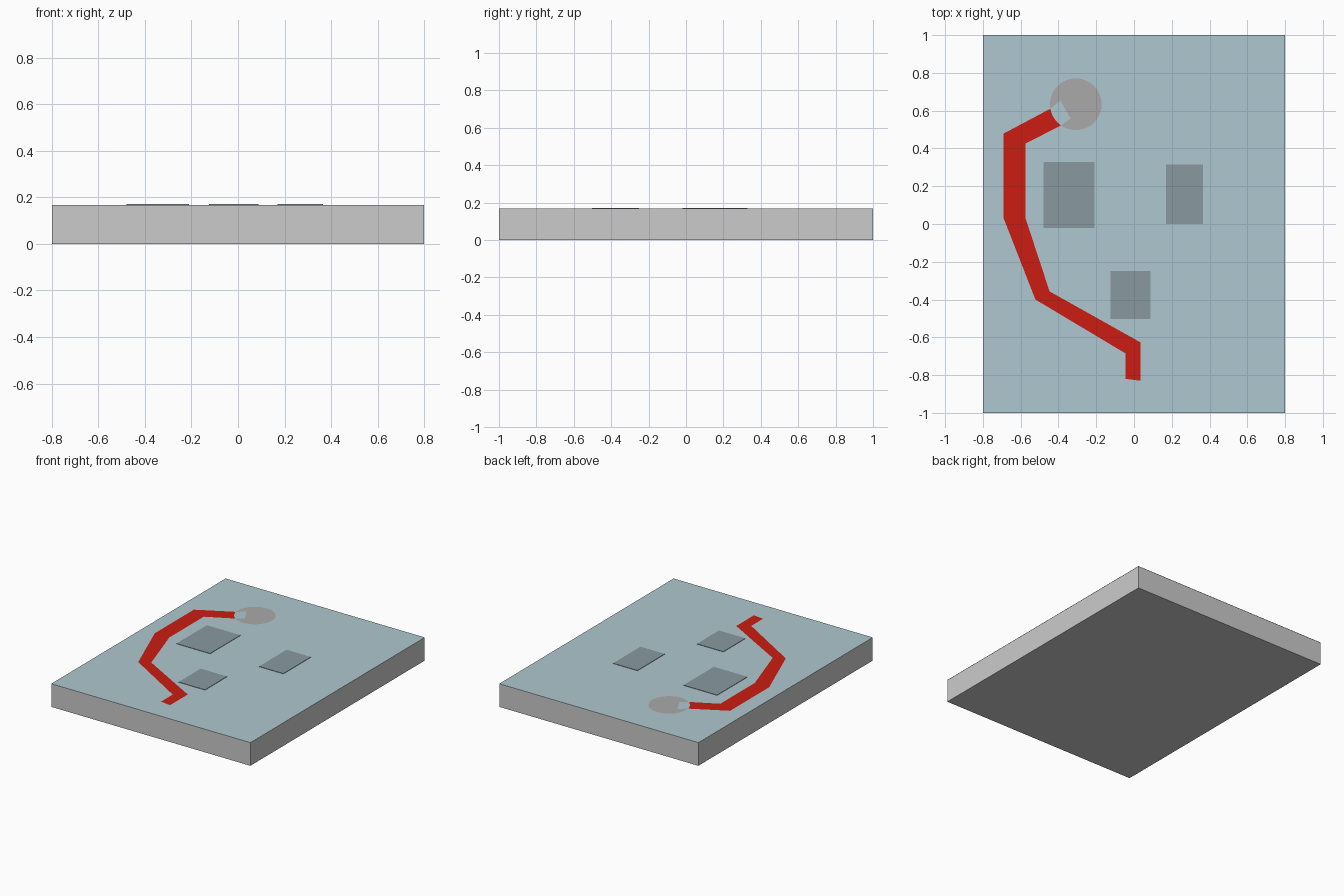
import bpy, bmesh
from math import cos, sin, radians

if "Cube" in bpy.data.objects:
    bpy.data.objects.remove(bpy.data.objects["Cube"])

TOP = 0.168


def material(name, rgb):
    m = bpy.data.materials.new(name)
    m.diffuse_color = (*rgb, 1)
    m.use_nodes = True
    m.node_tree.nodes["Principled BSDF"].inputs["Base Color"].default_value = m.diffuse_color
    return m


def add(name, bm, mat=None):
    me = bpy.data.meshes.new(name)
    bm.to_mesh(me)
    bm.free()
    ob = bpy.data.objects.new(name, me)
    bpy.context.collection.objects.link(ob)
    if mat:
        me.materials.append(mat)
    return ob


def box(name, x0, x1, y0, y1, z0, z1, mat=None):
    bm = bmesh.new()
    bmesh.ops.create_cube(bm, size=1)
    bmesh.ops.scale(bm, vec=(x1 - x0, y1 - y0, z1 - z0), verts=bm.verts)
    bmesh.ops.translate(bm, vec=((x0 + x1) / 2, (y0 + y1) / 2, (z0 + z1) / 2), verts=bm.verts)
    return add(name, bm, mat)


def sheet(name, points, z, mat):
    bm = bmesh.new()
    face = bm.faces.new([bm.verts.new((x, y, z)) for x, y in points])
    face.normal_update()
    if face.normal.z < 0:
        face.normal_flip()
    bmesh.ops.triangulate(bm, faces=[face])
    return add(name, bm, mat)


def arc(a0, a1, n):
    cx, cy, r = -0.308, 0.634, 0.137
    angles = [radians(a0 + (a1 - a0) * i / n) for i in range(n + 1)]
    return [(cx + r * cos(a), cy + r * sin(a)) for a in angles]


blue = material("pale_blue", (0.43, 0.58, 0.63))
slate = material("slate", (0.25, 0.32, 0.35))
red = material("red", (0.6, 0.012, 0.006))
pink = material("pinkish_grey", (0.41, 0.40, 0.40))

# Board with a coloured top
box("board", -0.8, 0.8, -1, 1, 0, TOP)
sheet("board_surface", [(-0.8, -1), (0.8, -1), (0.8, 1), (-0.8, 1)], TOP + 0.001, blue)

# Thin rectangular pads
pads = [(-0.48, -0.21, -0.02, 0.328), (0.17, 0.365, 0, 0.315), (-0.125, 0.087, -0.503, -0.25)]
for i, (x0, x1, y0, y1) in enumerate(pads):
    box(f"pad_{i + 1}", x0, x1, y0, y1, TOP, TOP + 0.004, slate)

# Bent route strip, ending in a concave arc against the disc
outer = [(-0.045, -0.82), (-0.045, -0.685), (-0.522, -0.40), (-0.69, 0.03), (-0.69, 0.479)]
inner = [(-0.574, 0.426), (-0.574, 0.03), (-0.447, -0.357), (0.035, -0.627), (0.035, -0.83)]
sheet("route", outer + arc(190, 235, 8) + inner, TOP + 0.003, red)

# Disc with a notch where the strip meets it
sheet("disc", arc(235, 550, 56) + [(-0.389, 0.653), (-0.336, 0.558)], TOP + 0.003, pink)
